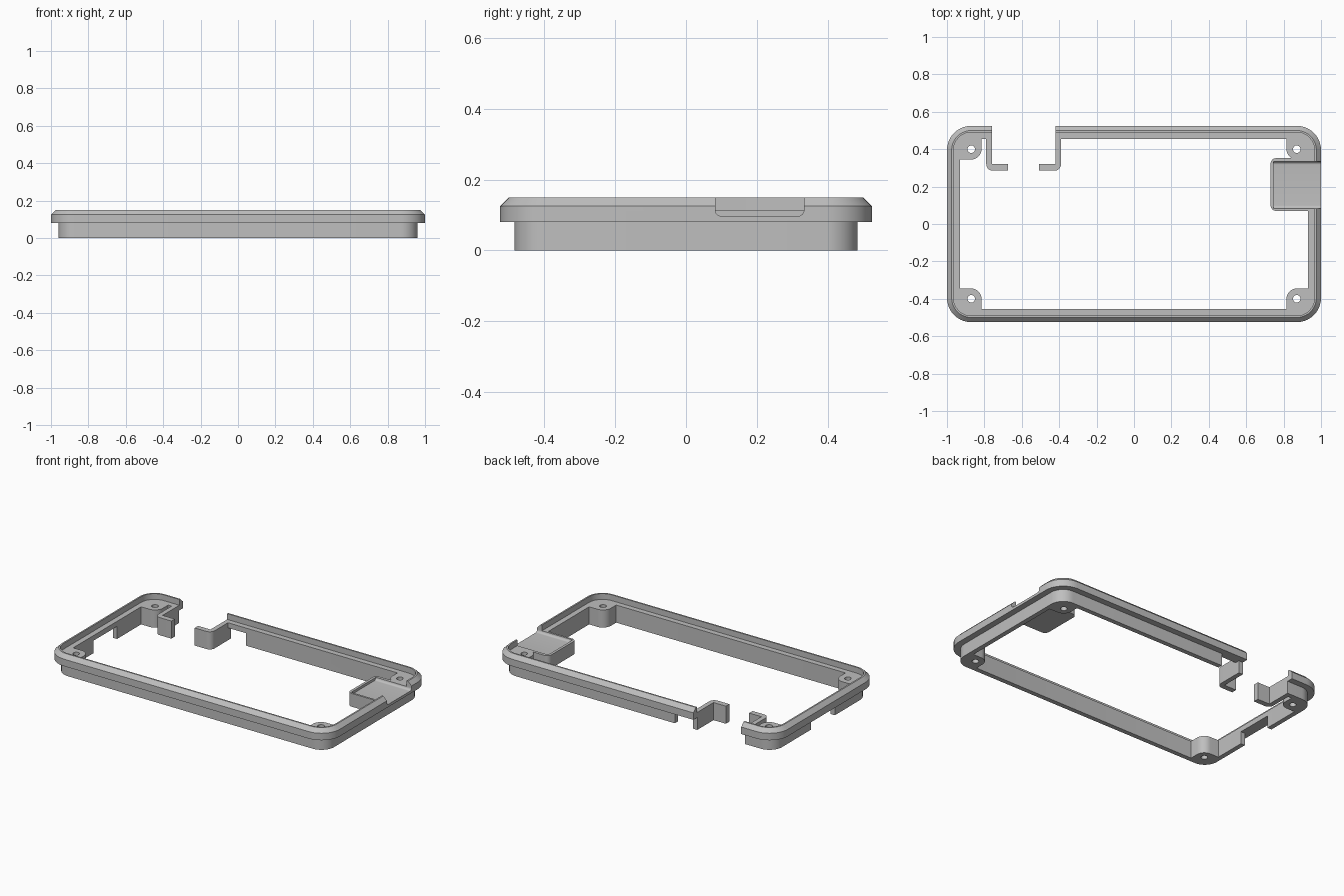
import bpy, bmesh, math
from mathutils import Vector

if "Cube" in bpy.data.objects:
    bpy.data.objects.remove(bpy.data.objects["Cube"], do_unlink=True)

GREY = (0.52, 0.52, 0.52, 1)
grey = bpy.data.materials.new("plain_grey")
grey.use_nodes = True
grey.diffuse_color = GREY
grey.node_tree.nodes["Principled BSDF"].inputs["Base Color"].default_value = GREY

LEDGE, TOP, SKIRT_TOP = 0.113, 0.15, 0.08


def make(name, bm):
    bmesh.ops.recalc_face_normals(bm, faces=bm.faces)
    mesh = bpy.data.meshes.new(name)
    bm.to_mesh(mesh)
    bm.free()
    mesh.materials.append(grey)
    ob = bpy.data.objects.new(name, mesh)
    bpy.context.collection.objects.link(ob)
    return ob


def fillet(corners, steps=8):
    """Outline from (x, y, radius) corners, each rounded by its radius."""
    pts = []
    for i, (x, y, r) in enumerate(corners):
        p = Vector((x, y))
        if r == 0:
            pts.append(p)
            continue
        a = (Vector(corners[i - 1][:2]) - p).normalized()
        b = (Vector(corners[(i + 1) % len(corners)][:2]) - p).normalized()
        centre = p + (a + b) * r
        for k in range(steps + 1):
            t = k / steps * math.pi / 2
            pts.append(centre - b * r * math.cos(t) - a * r * math.sin(t))
    return pts


def prism(name, corners, z0, z1):
    bm = bmesh.new()
    face = bm.faces.new([bm.verts.new((p.x, p.y, z0)) for p in fillet(corners)])
    up = bmesh.ops.extrude_face_region(bm, geom=[face])["geom"]
    bmesh.ops.translate(bm, vec=(0, 0, z1 - z0),
                        verts=[v for v in up if isinstance(v, bmesh.types.BMVert)])
    return make(name, bm)


def block(name, x0, x1, y0, y1, z0, z1, r=0):
    return prism(name, [(x0, y0, r), (x1, y0, r), (x1, y1, r), (x0, y1, r)], z0, z1)


def cut(targets, cutter):
    for ob in targets:
        mod = ob.modifiers.new("cut", 'BOOLEAN')
        mod.operation, mod.solver, mod.object = 'DIFFERENCE', 'EXACT', cutter
        bpy.context.view_layer.objects.active = ob
        bpy.ops.object.modifier_apply(modifier=mod.name)
    bpy.data.objects.remove(cutter, do_unlink=True)


# Rim, ledge and skirt: one profile (inset, height) swept round a rounded rectangle
profile = [(0, SKIRT_TOP), (0, 0.125), (0.025, TOP), (0.035, TOP), (0.035, LEDGE),
           (0.07, LEDGE), (0.07, 0), (0.04, 0), (0.04, SKIRT_TOP)]
bm = bmesh.new()
rings = []
for d, z in profile:
    x, y, r = 1 - d, 0.525 - d, 0.13 - d
    loop = fillet([(-x, -y, r), (x, -y, r), (x, y, r), (-x, y, r)], 10)
    rings.append([bm.verts.new((p.x, p.y, z)) for p in loop])
for i, ring in enumerate(rings):
    prev = rings[i - 1]
    for j in range(len(ring)):
        bm.faces.new((prev[j - 1], prev[j], ring[j], ring[j - 1]))
frame = make("frame", bm)

# Screw bosses in the four corners
bosses = []
for sx, side in ((-1, "left"), (1, "right")):
    for sy, end in ((-1, "front"), (1, "back")):
        boss = prism(f"{end}_{side}_screw_boss",
                     [(sx * 0.815, sy * 0.345, 0.055), (sx * 0.945, sy * 0.345, 0),
                      (sx * 0.945, sy * 0.47, 0.075), (sx * 0.815, sy * 0.47, 0)], 0, LEDGE)
        x, y, r = sx * 0.87, sy * 0.4, 0.02
        cut([boss], block("hole_cutter", x - r, x + r, y - r, y + r, -0.1, 0.2, r * 0.999))
        bosses.append(boss)

# Back opening and the skirt reliefs
cut([frame], block("gap_cutter", -0.76, -0.42, 0.4, 0.6, -0.1, 0.3))
cut([frame], block("back_relief_cutter", -0.5, -0.26, 0.4, 0.6, -0.1, SKIRT_TOP))
cut([frame], block("side_relief_cutter", -1.1, -0.9, -0.14, 0.1, -0.1, SKIRT_TOP))

# Hooked walls either side of the back opening, mirrored about its middle
hooks = []
for s, side in ((-1, "left"), (1, "right")):
    shape = [(0.2, 0.485, 0), (0.2, 0.285, 0.035), (0.083, 0.285, 0),
             (0.083, 0.32, 0), (0.17, 0.32, 0), (0.17, 0.485, 0)]
    hooks.append(prism(f"{side}_hooked_wall",
                       [(-0.59 + s * x, y, r) for x, y, r in shape], 0, LEDGE))

# Side tray, open through the rim, with a round-bottomed recess
tray = prism("side_tray", [(0.73, 0.07, 0.03), (0.955, 0.07, 0),
                           (0.955, 0.352, 0), (0.73, 0.352, 0.03)], 0.028, LEDGE)
bm = bmesh.new()
section = fillet([(0.083, 0.097, 0.016), (0.333, 0.097, 0.016), (0.333, 0.3, 0), (0.083, 0.3, 0)])
face = bm.faces.new([bm.verts.new((0.747, p.x, p.y)) for p in section])
out = bmesh.ops.extrude_face_region(bm, geom=[face])["geom"]
bmesh.ops.translate(bm, vec=(0.4, 0, 0), verts=[v for v in out if isinstance(v, bmesh.types.BMVert)])
cut([tray, frame], make("recess_cutter", bm))

# Smooth the rounded corners and keep the hard edges
bpy.ops.object.select_all(action='DESELECT')
for ob in [frame, tray] + bosses + hooks:
    ob.select_set(True)
bpy.context.view_layer.objects.active = frame
bpy.ops.object.shade_smooth_by_angle(angle=math.radians(30))
